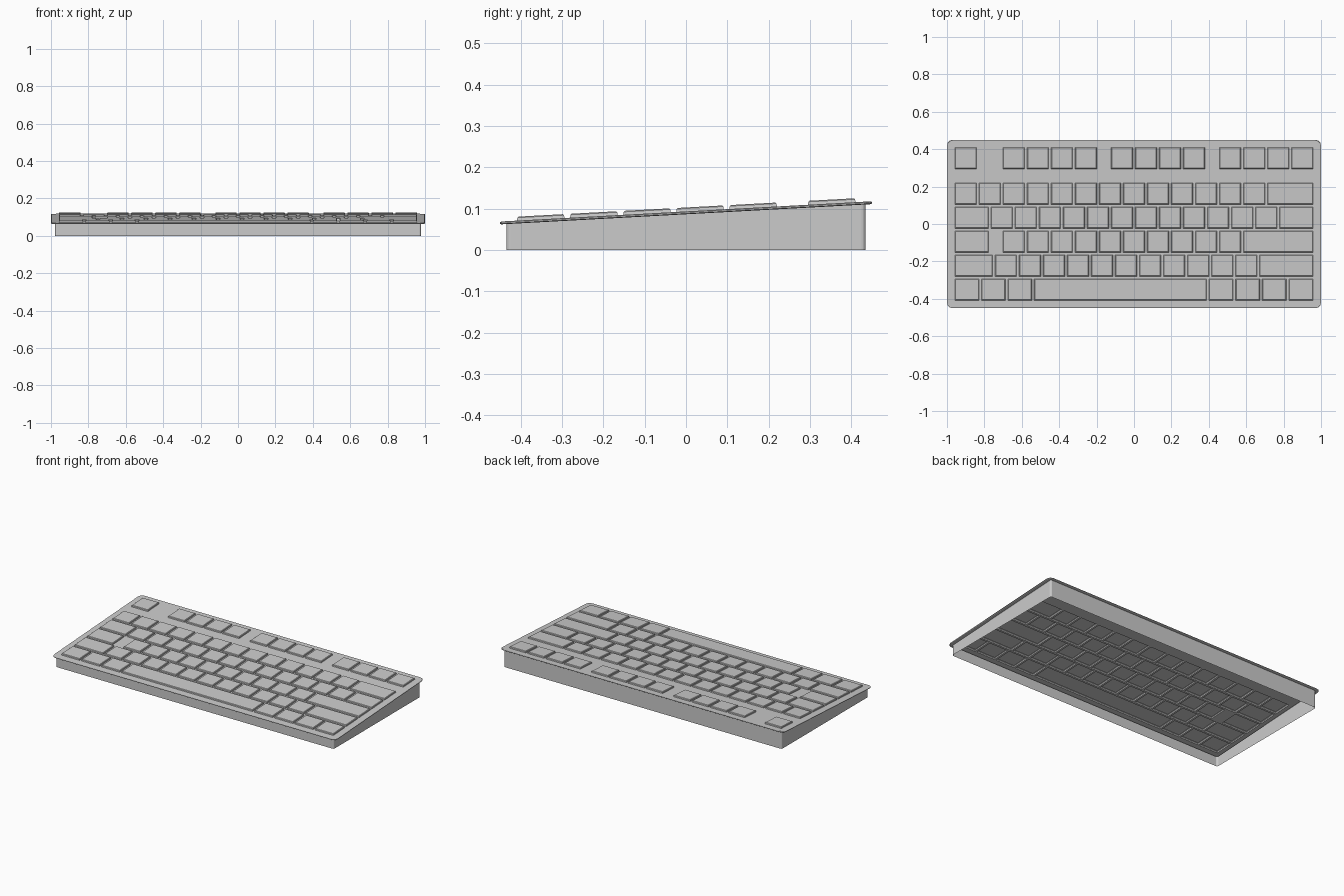
import bpy, bmesh, math
from mathutils import Vector

if "Cube" in bpy.data.objects:
    bpy.data.objects.remove(bpy.data.objects["Cube"])

SLOPE, MID = 0.0545, 0.0935          # tilted deck plane: z = MID + SLOPE * y
UNIT, GAP, LEFT, DEPTH = 0.1285, 0.0125, -0.9575, 0.115


def tilt(y, h=0.0):
    return MID + SLOPE * y + h


def outline(hx, hy, r, steps=3):
    """Rounded rectangle as (x, y) points, counter-clockwise."""
    pts = []
    for k, (sx, sy) in enumerate([(1, 1), (-1, 1), (-1, -1), (1, -1)]):
        for i in range(steps + 1):
            a = math.pi / 2 * (k + i / steps)
            pts.append((sx * (hx - r) + r * math.cos(a), sy * (hy - r) + r * math.sin(a)))
    return pts


def rect(x0, x1, y0, y1, inset=0.0):
    return [(x0 + inset, y0 + inset), (x1 - inset, y0 + inset),
            (x1 - inset, y1 - inset), (x0 + inset, y1 - inset)]


def ring(bm, pts, h=0.0, floor=False):
    return [bm.verts.new((x, y, 0 if floor else tilt(y, h))) for x, y in pts]


def bridge(bm, a, b):
    n = len(a)
    for i in range(n):
        bm.faces.new((a[i], a[(i + 1) % n], b[(i + 1) % n], b[i]))


def loop_edges(bm, vs):
    out = []
    for i in range(len(vs)):
        pair = (vs[i], vs[(i + 1) % len(vs)])
        out.append(bm.edges.get(pair) or bm.edges.new(pair))
    return out


def finish(bm, name):
    me = bpy.data.meshes.new(name)
    bm.to_mesh(me)
    bm.free()
    ob = bpy.data.objects.new(name, me)
    bpy.context.collection.objects.link(ob)


def run(start, count, width=1.0):
    return [(start + i * width, width) for i in range(count)]


# Key layout: back edge y of the row, then (start, width) in key units
ROWS = {
    "function_keys": (0.410, run(0, 1) + run(2, 4) + run(6.5, 4) + run(11, 4)),
    "number_keys": (0.220, run(0, 13) + [(13, 2)]),
    "upper_letter_keys": (0.0915, [(0, 1.5)] + run(1.5, 12) + [(13.5, 1.5)]),
    "home_letter_keys": (-0.037, [(0, 1.5)] + run(2, 10) + [(12, 3)]),
    "lower_letter_keys": (-0.1655, [(0, 1.67)] + run(1.67, 11) + [(12.67, 2.33)]),
    "bottom_keys": (-0.294, run(0, 3, 1.1) + [(3.3, 7.27)] + run(10.57, 4, 1.1075)),
}

# Hollow key caps, open underneath
holes = []
for name, (y1, keys) in ROWS.items():
    bm = bmesh.new()
    for start, width in keys:
        x0 = LEFT + start * UNIT
        box = (x0, x0 + width * UNIT - GAP, y1 - DEPTH, y1)
        holes.append(box)
        base = ring(bm, rect(*box))
        side = ring(bm, rect(*box, 0.001), 0.007)
        top = ring(bm, rect(*box, 0.004), 0.0095)
        bridge(bm, base, side)
        bridge(bm, side, top)
        bm.faces.new(top)
    finish(bm, name)

# Deck plate pierced by the key openings, with a rounded rim and underside lip
bm = bmesh.new()
rim = [ring(bm, outline(hx, hy, r), h) for hx, hy, r, h in [
    (0.978, 0.434, 0.010, -0.007), (0.997, 0.447, 0.027, -0.007),
    (1.0, 0.45, 0.03, -0.005), (1.0, 0.45, 0.03, -0.002),
    (0.997, 0.447, 0.027, 0.0)]]
for a, b in zip(rim, rim[1:]):
    bridge(bm, a, b)
edges = loop_edges(bm, rim[-1])
for box in holes:
    edges += loop_edges(bm, ring(bm, rect(*box)))
bmesh.ops.triangle_fill(bm, edges=edges, use_beauty=True,
                        normal=Vector((0, -SLOPE, 1)).normalized())
bmesh.ops.recalc_face_normals(bm, faces=bm.faces)
finish(bm, "deck_plate")

# Thin wedge-shaped case wall, open at the bottom
bm = bmesh.new()
wall = outline(0.978, 0.434, 0.010)
bridge(bm, ring(bm, wall, floor=True), ring(bm, wall, -0.007))
finish(bm, "case_wall")
